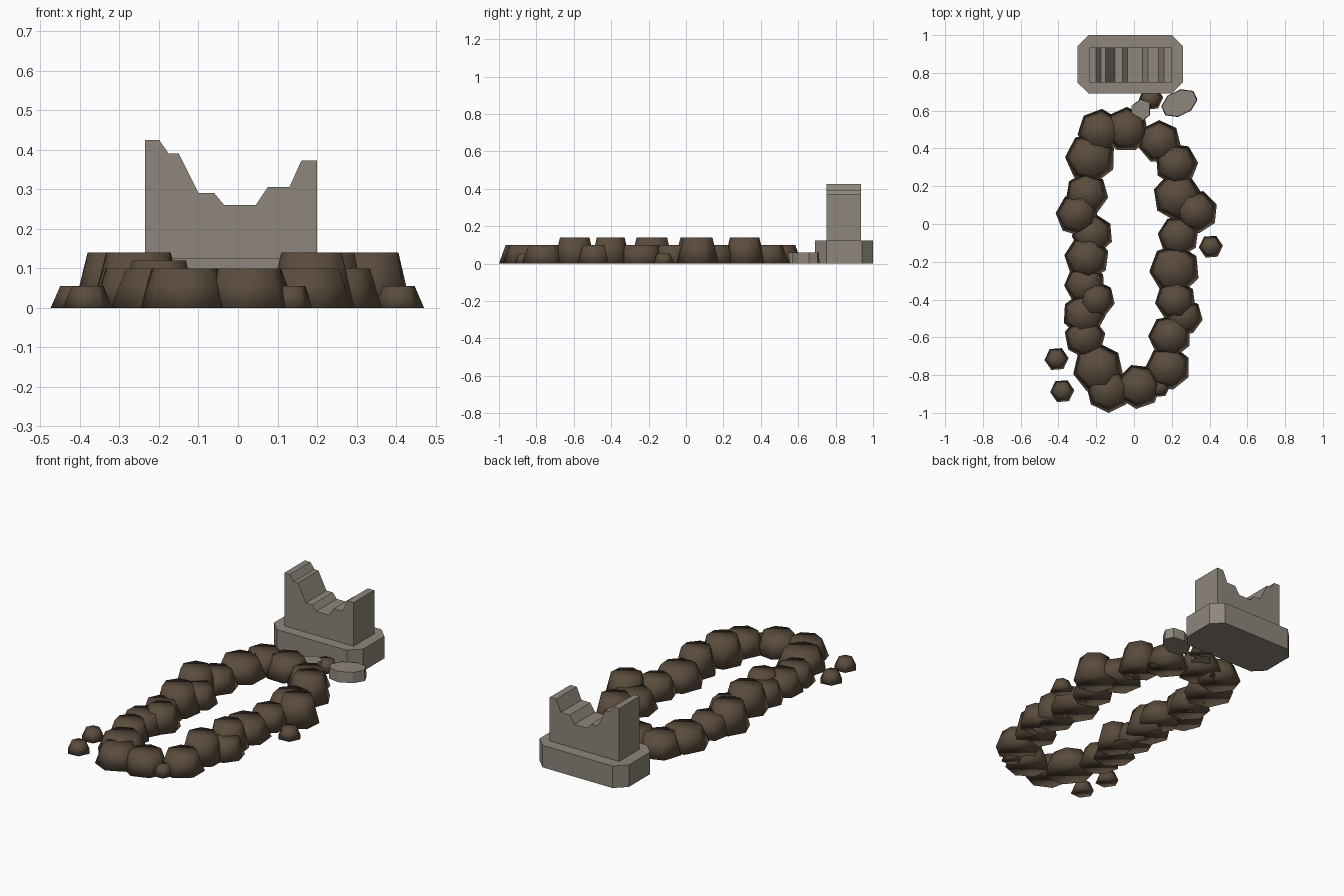
import bpy, math, random

if "Cube" in bpy.data.objects:
    bpy.data.objects.remove(bpy.data.objects["Cube"])

random.seed(4)


def material(name, rgb):
    m = bpy.data.materials.new(name)
    m.diffuse_color = (*rgb, 1)
    m.use_nodes = True
    m.node_tree.nodes["Principled BSDF"].inputs["Base Color"].default_value = m.diffuse_color
    return m


STONE = material("weathered_stone", (0.27, 0.24, 0.20))
DIRT = material("dirt", (0.105, 0.073, 0.047))


def loft(name, lower, upper, mat, smooth=False):
    """Closed solid between two matching rings of points."""
    n = len(lower)
    faces = [tuple(reversed(range(n))), tuple(range(n, 2 * n))]
    faces += [(i, (i + 1) % n, n + (i + 1) % n, n + i) for i in range(n)]
    me = bpy.data.meshes.new(name)
    me.from_pydata(lower + upper, [], faces)
    me.materials.append(mat)
    me.polygons.foreach_set("use_smooth", [smooth] * len(faces))
    me.update()
    ob = bpy.data.objects.new(name, me)
    bpy.context.collection.objects.link(ob)
    return ob


def ring(x, y, z, rx, ry, sides, turn, start=0.0):
    """Elliptical ring of points, rotated by turn."""
    pts = []
    for i in range(sides):
        a = start + 2 * math.pi * i / sides
        u, v = rx * math.cos(a), ry * math.sin(a)
        pts.append((x + u * math.cos(turn) - v * math.sin(turn),
                    y + u * math.sin(turn) + v * math.cos(turn), z))
    return pts


def clod(name, x, y, r, h, taper=0.7, sides=7, turn=None):
    turn = random.uniform(0, math.tau) if turn is None else turn
    loft(name, ring(x, y, 0, r, r, sides, turn),
         ring(x, y, h, r * taper, r * taper, sides, turn), DIRT, True)


# headstone plinth with cut corners
x0, x1, y0, y1, c = -0.30, 0.26, 0.69, 1.0, 0.06
outline = [(x0 + c, y0), (x1 - c, y0), (x1, y0 + c), (x1, y1 - c),
           (x1 - c, y1), (x0 + c, y1), (x0, y1 - c), (x0, y0 + c)]
loft("headstone_base", [(x, y, 0) for x, y in outline],
     [(x, y, 0.125) for x, y in outline], STONE)

# broken headstone: front profile extruded back
profile = [(-0.235, 0.12), (0.20, 0.12), (0.20, 0.372), (0.16, 0.372),
           (0.13, 0.305), (0.075, 0.305), (0.045, 0.26), (-0.035, 0.26),
           (-0.06, 0.29), (-0.10, 0.29), (-0.15, 0.39), (-0.175, 0.39),
           (-0.20, 0.425), (-0.235, 0.425)]
loft("broken_headstone", [(x, 0.935, z) for x, z in profile],
     [(x, 0.75, z) for x, z in profile], STONE)

# fallen stone chips
for name, x, y, rx, ry, n, t in (("stone_chip_large", 0.24, 0.64, 0.102, 0.068, 8, 0.45),
                                 ("stone_chip_small", 0.035, 0.60, 0.066, 0.055, 6, 1.1)):
    st = math.pi / n
    loft(name, ring(x, y, 0, rx, ry, n, t, st),
         ring(x, y, 0.06, rx * 0.96, ry * 0.96, n, t, st), STONE)

# ring of dirt clods around the grave: x, y, radius, height
LOW, TALL = 0.10, 0.14
clods = [
    (-0.18, 0.49, 0.12, LOW), (-0.04, 0.50, 0.12, LOW),
    (0.135, 0.435, 0.115, LOW), (0.225, 0.315, 0.115, TALL),
    (-0.23, 0.35, 0.135, LOW), (-0.25, 0.16, 0.115, LOW),
    (-0.30, 0.05, 0.115, TALL), (-0.22, -0.055, 0.11, LOW),
    (-0.25, -0.18, 0.12, TALL), (-0.26, -0.32, 0.11, LOW),
    (-0.20, -0.40, 0.10, 0.12), (-0.265, -0.48, 0.115, LOW),
    (-0.26, -0.60, 0.11, LOW), (-0.19, -0.765, 0.135, LOW),
    (0.18, -0.76, 0.12, LOW), (0.19, -0.595, 0.115, TALL),
    (0.265, -0.49, 0.10, LOW), (0.22, -0.405, 0.11, TALL),
    (0.215, -0.24, 0.135, LOW), (0.235, -0.065, 0.11, LOW),
    (0.23, 0.145, 0.13, LOW), (0.33, 0.065, 0.115, TALL),
    (0.025, -0.86, 0.12, LOW),
]
for i, (x, y, r, h) in enumerate(clods):
    clod(f"dirt_clod_{i + 1}", x, y, r, h)
clod("dirt_clod_front", -0.135, -0.88, 0.12, LOW, turn=-math.pi / 2)

# loose crumbs
crumbs = [(0.135, -0.865, 0.055), (-0.41, -0.715, 0.064), (-0.38, -0.885, 0.064),
          (0.407, -0.12, 0.064), (0.09, 0.665, 0.065)]
for i, (x, y, r) in enumerate(crumbs):
    clod(f"dirt_crumb_{i + 1}", x, y, r, 0.055, 0.62, 6, 0.08)
